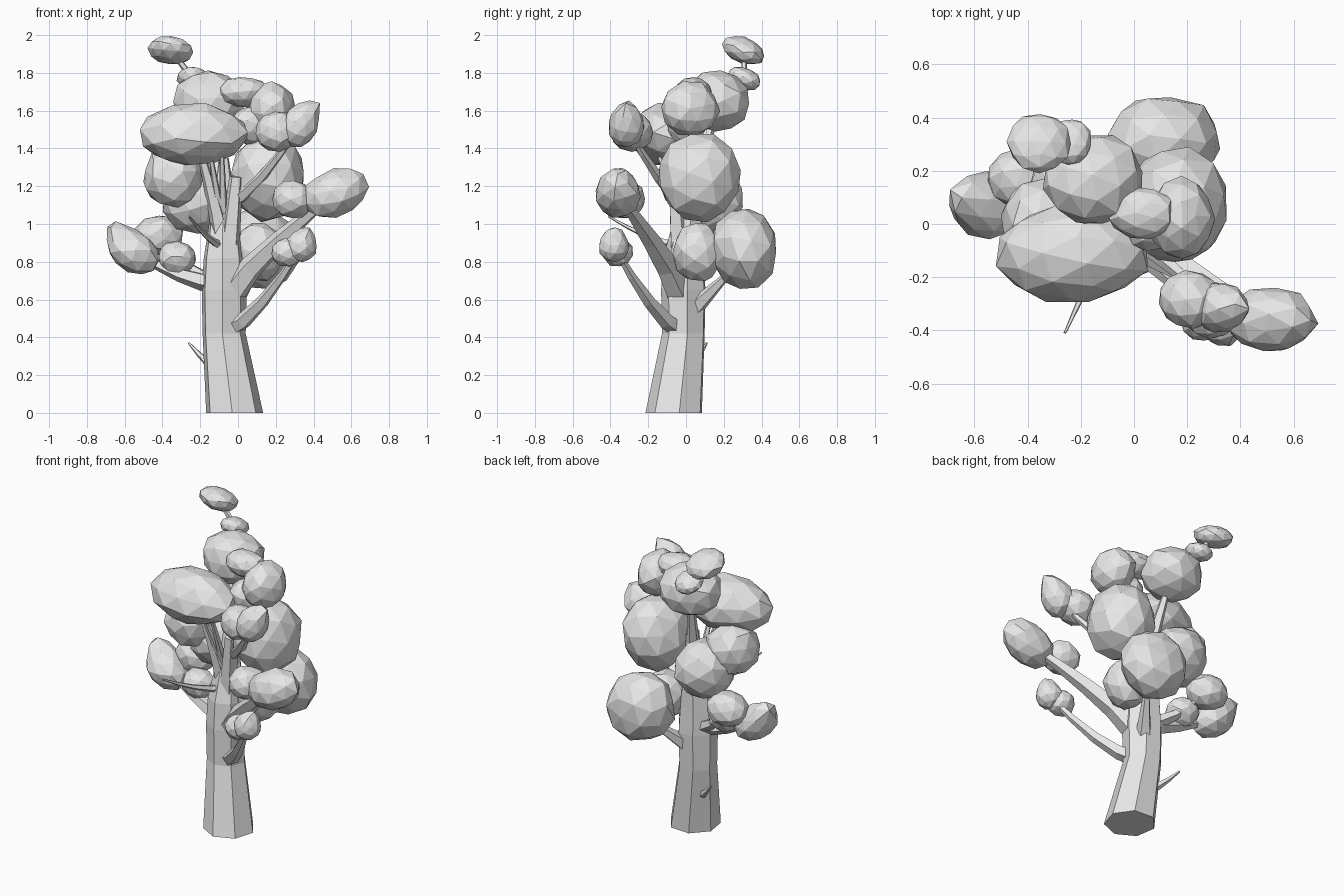
import bpy, bmesh, math, random
from mathutils import Vector, Euler

if "Cube" in bpy.data.objects:
    bpy.data.objects.remove(bpy.data.objects["Cube"])

random.seed(4)
grey = bpy.data.materials.new("plain_grey")
grey.diffuse_color = (0.8, 0.8, 0.8, 1)
grey.use_nodes = True
grey.node_tree.nodes["Principled BSDF"].inputs["Base Color"].default_value = grey.diffuse_color


def finish(bm, name):
    bmesh.ops.recalc_face_normals(bm, faces=bm.faces)
    me = bpy.data.meshes.new(name)
    bm.to_mesh(me)
    bm.free()
    me.materials.append(grey)
    bpy.context.collection.objects.link(bpy.data.objects.new(name, me))


def tube(name, points, radii, sides, level=False):
    """Faceted limb through points; level keeps the rings horizontal."""
    bm = bmesh.new()
    rings = []
    last = len(points) - 1
    for k, p in enumerate(points):
        d = (points[min(k + 1, last)] - points[max(k - 1, 0)]).normalized()
        if level:
            d = Vector((0, 0, 1))
        u = d.cross(Vector((0.3, 1, 0))).normalized()
        w = d.cross(u)
        angles = [math.tau * i / sides for i in range(sides)]
        rings.append([bm.verts.new(p + radii[k] * (u * math.cos(a) + w * math.sin(a))) for a in angles])
    for a, b in zip(rings, rings[1:]):
        for i in range(sides):
            j = (i + 1) % sides
            bm.faces.new((a[i], a[j], b[j], b[i]))
    bm.faces.new(rings[0])
    bm.faces.new(rings[-1])
    finish(bm, name)


def clump(name, centre, r, shape=(1, 1, 1), tilt=(0, 0, 0), tip=None):
    """Faceted leaf ball with uneven corners, optionally drawn out along tip."""
    bm = bmesh.new()
    bmesh.ops.create_icosphere(bm, subdivisions=2, radius=r)
    spin = Euler([random.uniform(0, 6) for _ in range(3)]).to_matrix()
    rot = Euler([math.radians(a) for a in tilt]).to_matrix()
    for v in bm.verts:
        n = (spin @ v.co) / r
        p = n * r * random.uniform(0.98, 1.08)
        p = rot @ Vector([a * s for a, s in zip(p, shape)])
        if tip:
            pull = Vector(tip)
            p += pull * max(0, n.dot(pull.normalized())) ** 4
        v.co = Vector(centre) + p
    finish(bm, name + "_leaves")


# Trunk axis leans left, then back near the crown
def axis(z):
    lean = min(z / 0.42, 1)
    return Vector((-0.02 - 0.055 * lean, -0.06 + 0.05 * lean + 0.13 * max(0, z - 0.85), z))


def girth(z):
    if z < 0.43:
        return 0.155 - 0.09 * z
    return 0.122 - 0.16 * max(0, z - 0.75)


heights = [0, 0.3, 0.42, 0.65, 0.82, 1.0, 1.35]
tube("trunk", [axis(z) for z in heights], [girth(z) for z in heights], 7, level=True)


def limb(name, h, tip, r, rise=1.0, thin=0.25, steps=4):
    """Limb from the trunk at height h; rise above 1 turns up late, below 1 early."""
    base, tip = axis(h), Vector(tip)
    pts = []
    for k in range(steps + 1):
        t = k / steps
        p = base.lerp(tip, t)
        p.z = h + (tip.z - h) * t ** rise
        pts.append(p)
    tube(name + "_limb", pts, [r * (1 - (1 - thin) * k / steps) for k in range(steps + 1)], 5)


def bough(name, h, tip, r, limb_r, rise, inner_r, gap, shape=(1, 1, 1), tilt=(0, 0, 0), point=None):
    """Limb with a clump at its tip and a second clump just inside it."""
    limb(name, h, tip, limb_r, rise)
    clump(name, tip, r, shape, tilt, point)
    back = axis(h) - Vector(tip)
    back = Vector((back.x, back.y * 0.3, 0)).normalized()
    clump(name + "_inner", Vector(tip) + back * gap - Vector((0, 0, 0.03)), inner_r, (1.05, 1, 0.95))


# Reaching boughs on the outside of the tree
bough("low_right", 0.43, (0.335, -0.38, 0.88), 0.08, 0.055, 1.5, 0.08, 0.075, point=(0.01, 0, 0.03))
bough("mid_right", 0.58, (0.51, -0.36, 1.16), 0.12, 0.08, 0.8, 0.105, 0.22, (1.45, 1, 1), (0, -15, 0), (0.02, 0, 0.02))
bough("high_right", 1.1, (0.325, -0.315, 1.52), 0.095, 0.045, 1.5, 0.11, 0.12, (0.95, 1, 1.2), (0, 15, 0), (0.03, 0, 0.04))
bough("left", 0.68, (-0.55, 0.07, 0.85), 0.11, 0.06, 1.7, 0.095, 0.225, (1.3, 1.1, 0.95), (0, 30, 0), (-0.06, 0.02, 0.05))
limb("left_upper", 0.68, (-0.42, 0.17, 0.94), 0.05, 1.7)
clump("left_upper", (-0.42, 0.17, 0.94), 0.115, (1.1, 1, 0.9))

# Inner limbs holding up the crown
limb("centre", 0.6, (-0.01, -0.06, 1.25), 0.075, thin=0.5)
limb("front_left", 0.85, (-0.22, -0.11, 1.45), 0.055, 0.8)
limb("back", 0.5, (0.1, 0.24, 0.75), 0.06)
limb("crown_back", 1.1, (-0.15, 0.17, 1.65), 0.05)
limb("crown_right", 0.95, (0.15, 0.03, 1.55), 0.05, 0.8)

# Big leaf masses of the crown
clump("crown_top", (-0.15, 0.165, 1.65), 0.17, (1.1, 1, 0.93))
clump("crown_front", (-0.235, -0.11, 1.475), 0.175, (1.62, 1.05, 0.93))
clump("crown_left", (-0.34, 0.01, 1.25), 0.16)
clump("crown_back_left", (-0.22, 0.125, 1.13), 0.18)
clump("crown_right", (0.16, 0.07, 1.25), 0.22, (0.88, 1, 1.05))
clump("low_back", (0.11, 0.31, 0.87), 0.213, (1, 0.81, 1))
clump("low_middle", (0.11, 0.06, 0.85), 0.14, (0.95, 0.92, 1.12))
clump("crown_cap", (0.03, 0.04, 1.7), 0.1, (1.3, 0.95, 0.78))
clump("crown_upper_right", (0.18, 0.02, 1.61), 0.14, (0.85, 1.08, 1))
clump("crown_middle", (0.06, 0, 1.52), 0.1)

# Thin sprig rising above the crown, with two flat clumps
sprig, knee = Vector((-0.355, 0.305, 1.92)), Vector((-0.24, 0.31, 1.77))
tube("top_sprig", [Vector((-0.15, 0.2, 1.68)), knee, sprig], [0.03, 0.02, 0.012], 5)
clump("top_tip", sprig, 0.12, (1, 0.95, 0.55), (-23, 8, 0))
clump("top_lower", knee, 0.085, (0.95, 1.05, 0.65), (-22, 0, 0))

# Bare twigs
limb("low_twig", 0.2, (-0.26, 0.11, 0.37), 0.04, 1.5, 0.15)
limb("front_twig", 0.88, (-0.26, -0.41, 1.04), 0.026, 1.5, 0.2)
for dx in (-0.07, -0.01):
    limb("crown_twig", 0.95, (axis(1).x + dx, -0.14, 1.36), 0.028, thin=0.45)
